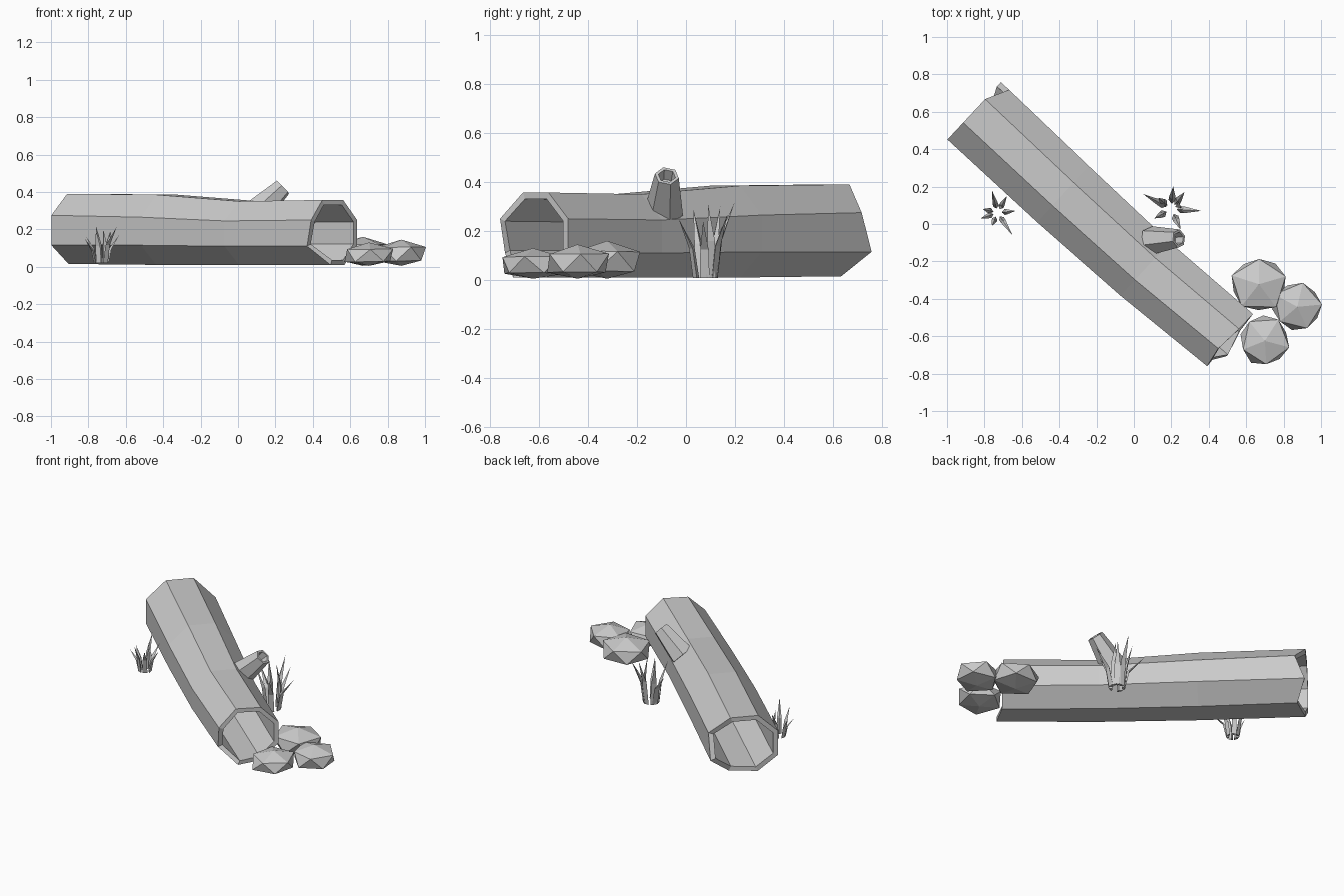
import bpy, bmesh, math, random
from mathutils import Vector

if "Cube" in bpy.data.objects:
    bpy.data.objects.remove(bpy.data.objects["Cube"])

random.seed(4)


def make(name, bm):
    bmesh.ops.recalc_face_normals(bm, faces=bm.faces)
    me = bpy.data.meshes.new(name)
    bm.to_mesh(me)
    bm.free()
    ob = bpy.data.objects.new(name, me)
    bpy.context.collection.objects.link(ob)
    return ob


def bridge(bm, a, b):
    n = len(a)
    for i in range(n):
        bm.faces.new((a[i], a[(i + 1) % n], b[(i + 1) % n], b[i]))


# Hollow log: octagonal rings along a slightly bent axis, with ragged ends
P = Vector((0.68, 0.73, 0))
D = Vector((0.73, -0.68, 0))
# centre x, y, half width, then heights: bottom, low, up, top
stations = [(-0.855, 0.605, 0.21, 0.015, 0.115, 0.275, 0.39),
            (-0.38, 0.16, 0.205, 0.01, 0.115, 0.265, 0.385),
            (0.06, -0.24, 0.195, 0.01, 0.11, 0.245, 0.35),
            (0.51, -0.617, 0.186, 0.01, 0.11, 0.25, 0.357)]
corners = [(.41, 3), (1, 2), (1, 1), (.41, 0), (-.41, 0), (-1, 1), (-1, 2), (-.41, 3)]
ragged = {0: [0, .06, 0, .05, .01, 0, 0, 0],
          3: [0, 0, 0, .01, .05, -.02, .01, -.01]}
bm = bmesh.new()
outer, inner = [], []
for k, (x, y, hw, *zs) in enumerate(stations):
    c = Vector((x, y, (zs[0] + zs[3]) / 2))
    shift = ragged.get(k, [0] * 8)
    ro, ri = [], []
    for (f, zi), s in zip(corners, shift):
        off = P * f * hw + Vector((0, 0, zs[zi] - c.z))
        ro.append(bm.verts.new(c + off + D * s))
        ri.append(bm.verts.new(c + off * 0.85 + D * s))
    outer.append(ro)
    inner.append(ri)
for k in range(3):
    bridge(bm, outer[k], outer[k + 1])
    bridge(bm, inner[k], inner[k + 1])
for k in (0, 3):
    bridge(bm, outer[k], inner[k])
make("hollow_log", bm)

# Broken branch stub with a sunken end
base, tip = Vector((0.09, -0.09, 0.28)), Vector((0.24, -0.078, 0.425))
axis = (tip - base).normalized()
u = axis.cross(Vector((0, 1, 0))).normalized()
v = axis.cross(u)
bm = bmesh.new()
rings = []
for c, r in ((base, 0.08), (tip, 0.05), (tip, 0.036), (tip - axis * 0.05, 0.03)):
    rings.append([bm.verts.new(c + (u * math.cos(a) + v * math.sin(a)) * r)
                  for a in (math.tau * i / 6 + 0.3 for i in range(6))])
for a, b in zip(rings, rings[1:]):
    bridge(bm, a, b)
bm.faces.new(rings[0])
bm.faces.new(rings[-1])
make("branch_stub", bm)

# Faceted stones: x, y, radius x, radius y, height, turn
stones = [(0.668, -0.322, 0.15, 0.142, 0.16, 0.3),
          (0.70, -0.625, 0.13, 0.132, 0.13, 1.0),
          (0.873, -0.443, 0.133, 0.126, 0.145, 0.1)]
for n, (x, y, rx, ry, h, turn) in enumerate(stones):
    bm = bmesh.new()
    bmesh.ops.create_icosphere(bm, subdivisions=1, radius=1)
    for w in bm.verts:
        w.co *= random.uniform(0.95, 1.1)
        a = math.atan2(w.co.y, w.co.x) + turn
        r = math.hypot(w.co.x, w.co.y)
        z = h * 0.47 + w.co.z * h * 0.56
        w.co = Vector((x + r * math.cos(a) * rx * 1.08,
                       y + r * math.sin(a) * ry * 1.08, min(max(z, 0.005), h)))
    make(f"stone_{n + 1}", bm)


# Grass tufts: three-sided blades that lean outward to a point
def tuft(name, cx, cy, z0, spread, tips):
    bm = bmesh.new()
    for tx, ty, tz in tips:
        t = Vector((tx - cx, ty - cy, 0))
        out = t.normalized()
        side = Vector((-out.y, out.x, 0))
        b = Vector((cx, cy, z0)) + out * spread
        m = b + t * 0.15 + Vector((0, 0, (tz - z0) * 0.5))
        end = bm.verts.new((tx, ty, tz))
        rr = []
        for c, w in ((b, spread * 0.4), (m, spread * 0.36)):
            rr.append([bm.verts.new(c + side * w), bm.verts.new(c - side * w),
                       bm.verts.new(c - out * w)])
        bridge(bm, *rr)
        bm.faces.new(rr[0])
        for i in range(3):
            bm.faces.new((rr[1][i], rr[1][(i + 1) % 3], end))
    make(name, bm)


tuft("grass_tuft_back", 0.2, 0.08, 0.008, 0.048,
     [(0.05, 0.16, 0.24), (0.21, 0.20, 0.32), (0.27, 0.17, 0.27), (0.36, 0.07, 0.24),
      (0.25, -0.03, 0.25), (0.11, 0.03, 0.29), (0.13, 0.14, 0.30), (0.22, 0.09, 0.31)])
tuft("grass_tuft_front", -0.73, 0.06, 0.02, 0.038,
     [(-0.81, 0.08, 0.16), (-0.76, 0.18, 0.22), (-0.68, 0.15, 0.19), (-0.635, 0.07, 0.17),
      (-0.65, -0.06, 0.21), (-0.76, -0.01, 0.20), (-0.82, 0.03, 0.15), (-0.72, 0.08, 0.20)])
